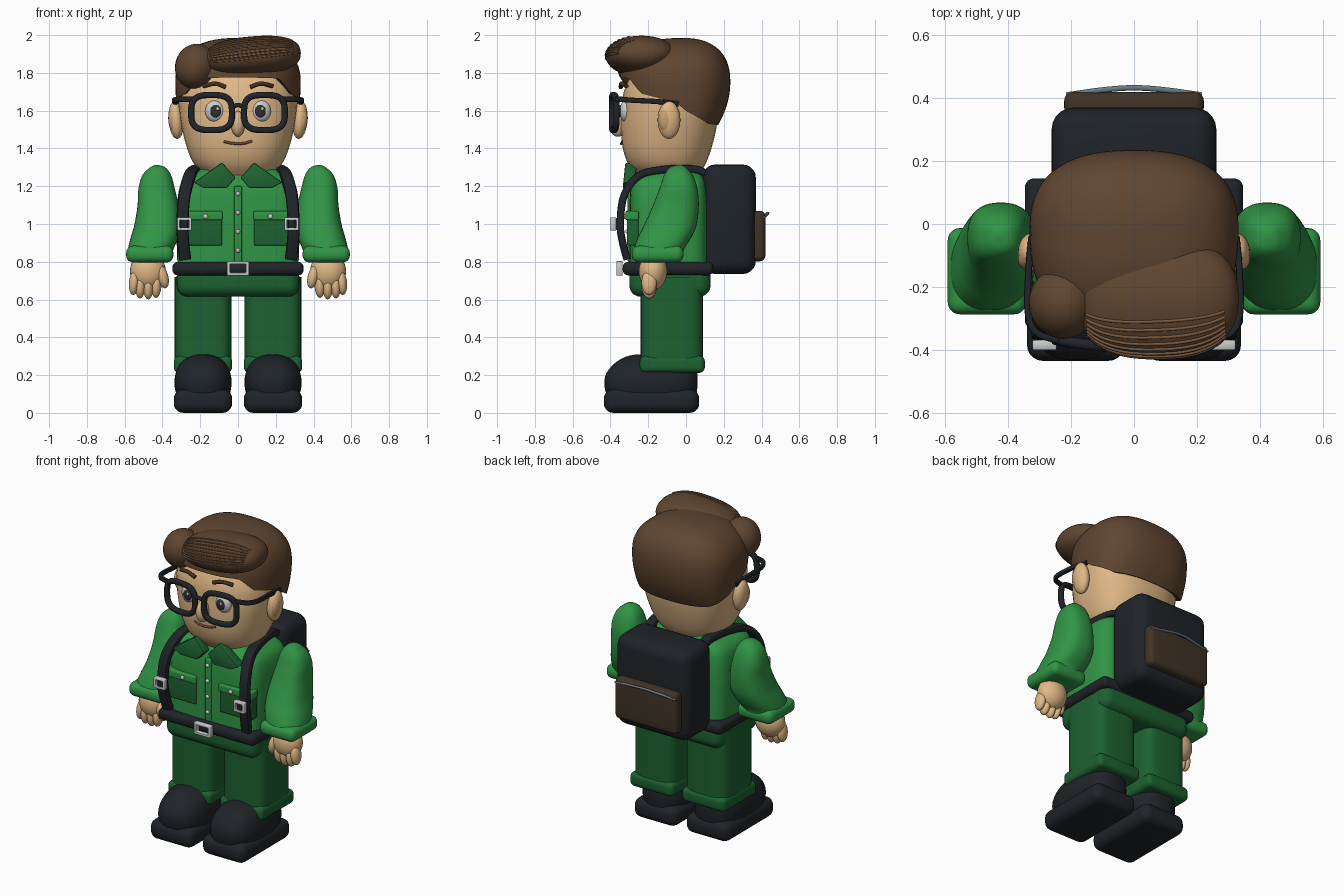
import bpy, bmesh, math
from mathutils import Vector, Matrix

if "Cube" in bpy.data.objects:
    bpy.data.objects.remove(bpy.data.objects["Cube"])

COL = dict(shirt=(.03, .30, .06), trouser=(.012, .12, .03), black=(.014, .017, .021), hair=(.115, .06, .03),
           strand=(.19, .10, .05), skin=(.75, .48, .24), ear=(.60, .36, .17), white=(.85, .85, .83),
           iris=(.03, .03, .035), silver=(.6, .6, .6), pouch=(.05, .033, .018), zip=(.14, .19, .24),
           mouth=(.16, .06, .03), brow=(.06, .03, .015))
MAT = {}
for k, c in COL.items():
    MAT[k] = bpy.data.materials.new(k)
    MAT[k].diffuse_color = (*c, 1)


def finish(name, bm, mat, angle=40):
    bmesh.ops.recalc_face_normals(bm, faces=bm.faces[:])
    me = bpy.data.meshes.new(name)
    bm.to_mesh(me)
    bm.free()
    ob = bpy.data.objects.new(name, me)
    bpy.context.collection.objects.link(ob)
    me.materials.append(MAT[mat])
    bpy.ops.object.select_all(action='DESELECT')
    ob.select_set(True)
    bpy.context.view_layer.objects.active = ob
    bpy.ops.object.shade_smooth_by_angle(angle=math.radians(angle))
    return ob


def skin(name, rings, mat, closed=False, bevel=0):
    bm = bmesh.new()
    vs = [[bm.verts.new(p) for p in r] for r in rings]
    n = len(vs[0])
    for i in range(len(vs) - (0 if closed else 1)):
        a, b = vs[i], vs[(i + 1) % len(vs)]
        for j in range(n):
            bm.faces.new((a[j], a[(j + 1) % n], b[(j + 1) % n], b[j]))
    if not closed:
        bm.faces.new(vs[0])
        bm.faces.new(vs[-1])
    if bevel:
        bmesh.ops.bevel(bm, geom=bm.edges[:], offset=bevel, segments=2, profile=.5, affect='EDGES')
    return finish(name, bm, mat)


def box(name, mat, x, y, z, bevel):
    """Rounded box from (min, max) ranges."""
    bm = bmesh.new()
    bmesh.ops.create_cube(bm, size=1)
    for v in bm.verts:
        v.co = [(a + b) / 2 + c * abs(b - a) for c, (a, b) in zip(v.co, (x, y, z))]
    bmesh.ops.bevel(bm, geom=bm.edges[:], offset=bevel, segments=5, profile=.5, affect='EDGES')
    return finish(name, bm, mat)


def ball(name, mat, loc, rad, rot=0):
    bm = bmesh.new()
    bmesh.ops.create_uvsphere(bm, u_segments=28, v_segments=16, radius=1)
    m = Matrix.Translation(loc) @ Matrix.Rotation(rot, 4, 'Y') @ Matrix.Diagonal((*rad, 1))
    bmesh.ops.transform(bm, matrix=m, verts=bm.verts)
    return finish(name, bm, mat)


def oval(n, seg):
    out = []
    for k in range(seg):
        a = math.tau * (k + .5) / seg
        c, s = math.cos(a), math.sin(a)
        out.append((math.copysign(abs(c) ** (2 / n), c), math.copysign(abs(s) ** (2 / n), s)))
    return out


def smooth(rows, sub=5):
    """Catmull-Rom through rows of any length."""
    out = []
    for i in range(len(rows) - 1):
        p = [rows[max(0, min(len(rows) - 1, i + d))] for d in (-1, 0, 1, 2)]
        for k in range(sub):
            t = k / sub
            out.append([.5 * (2 * b + (c - a) * t + (2 * a - 5 * b + 4 * c - d) * t * t
                              + (3 * b - a - 3 * c + d) * t ** 3) for a, b, c, d in zip(*p)])
    return out + [list(rows[-1])]


def loft(name, mat, rows, n, s=1):
    """Rows of z, x min, x max, y min, y max."""
    return skin(name, [[(s * ((x0 + x1) / 2 + (x1 - x0) / 2 * c), (y0 + y1) / 2 + (y1 - y0) / 2 * d, z)
                        for c, d in oval(n, 40)] for z, x0, x1, y0, y1 in smooth(rows)], mat)


def sweep(name, mat, pts, w, h, ref, n=2, closed=False):
    pts = [Vector(p) for p in pts]
    rings, L = [], len(pts)
    for i, p in enumerate(pts):
        a, b = (pts[i - 1], pts[(i + 1) % L]) if closed else (pts[max(i - 1, 0)], pts[min(i + 1, L - 1)])
        t = (b - a).normalized()
        u = Vector(ref)
        u = (u - t * u.dot(t)).normalized()
        v = t.cross(u)
        rings.append([p + u * w * c + v * h * d for c, d in oval(n, 12)])
    return skin(name, rings, mat, closed)


def buckle(name, x, y, z, w, h, t):
    rings = [[(x + a * (w - i), y + d, z + b * (h - i)) for i, d in ((0, -.016), (0, .016), (t, .016), (t, -.016))]
             for a, b in ((-1, -1), (1, -1), (1, 1), (-1, 1))]
    return skin(name, rings, 'silver', True, .004)


def sym(rows):
    return [(z, -r, r, f, b) for z, r, f, b in rows]


# Torso, hips, belt
loft('torso', 'shirt', sym([(.76, .32, -.3, .12), (.9, .325, -.3, .12), (1.05, .325, -.3, .12), (1.17, .315, -.295, .115),
                            (1.24, .285, -.275, .1), (1.29, .2, -.23, .06)]), 5)
box('hips', 'trouser', (-.325, .325), (-.3, .13), (.615, .78), .06)
box('belt', 'black', (-.347, .347), (-.335, .145), (.728, .8), .03)
buckle('belt_buckle', 0, -.352, .765, .058, .038, .016)
box('placket', 'shirt', (-.02, .02), (-.309, -.28), (.8, 1.2), .006)
for z in (.86, .96, 1.06, 1.16):
    ball('shirt_button', 'silver', (0, -.311, z), (.012, .01, .012))

# Head and face
loft('head', 'skin', sym([(1.2, .13, -.2, .03), (1.26, .18, -.26, .07), (1.32, .235, -.307, .105), (1.4, .27, -.335, .135),
                          (1.5, .296, -.345, .16), (1.6, .312, -.342, .172), (1.7, .312, -.33, .178),
                          (1.8, .28, -.28, .16), (1.87, .18, -.18, .09)]), 2.4)
ball('nose', 'skin', (0, -.36, 1.53), (.037, .048, .068))
sweep('mouth', 'mouth', smooth([(-.075, -.333, 1.437), (-.03, -.341, 1.427), (.03, -.341, 1.427), (.075, -.333, 1.44)]),
      .008, .007, (0, 1, 0))

# Hair cap with a hairline that drops towards the nape
LINE = [(-.4, 1.78), (-.3, 1.77), (-.24, 1.69), (-.05, 1.64), (0, 1.6), (.16, 1.53), (.3, 1.52)]


def hairline(y):
    for (a, za), (b, zb) in zip(LINE, LINE[1:]):
        if y <= b:
            return za + (zb - za) * (y - a) / (b - a)


rings = []
for i in range(-1, 22):
    ring, t = [], min(max(i, 0) / 21, .997)
    for c, d in oval(2.5, 64):
        y = d * (.255 if d > 0 else .33)
        zb = hairline(y - .02)
        z = zb + (1.985 - zb) * math.sin(t * math.pi / 2)
        if z > 1.75:
            sx = sy = max(0, 1 - ((z - 1.75) / .235) ** 2.4) ** (1 / 2.4)
        else:
            q = ((1.75 - z) / .22) ** 2
            sx, sy = 1 - .07 * q, 1 - .24 * q
        k = .84 if i < 0 else 1
        ring.append((c * .332 * sx * k, y * sy * k - .02, z + (.015 if i < 0 else 0)))
    rings.append(ring)
skin('hair_cap', rings, 'hair')

# Swept quiff, its combed strands, and the side tuft
QM = Matrix.Translation((.075, -.235, 1.888)) @ Matrix.Rotation(math.radians(-5), 4, 'Y')


def quiff(u, phi, k=1.0):
    r = (1 - abs(u) ** 2.5) ** (1 / 2.5) * k
    return QM @ Vector((.258 * u, -.19 * r * math.cos(phi), .105 * r * math.sin(phi)))


us = [math.sin(math.pi / 2 * (-.99 + 1.98 * i / 28)) for i in range(29)]
skin('hair_quiff', [[quiff(u, math.tau * j / 36) for j in range(36)] for u in us], 'hair')
for j in range(9):
    phi = math.radians(-8 + 9 * j)
    sweep('hair_strand', 'strand', [quiff(-.86 + .09 * i, phi + .1 * i / 20, 1.005) for i in range(20)],
          .005, .005, (0, 0, 1))
ball('hair_side_tuft', 'hair', (-.225, -.25, 1.835), (.108, .115, .12), .3)


def rim_point(s, a):
    c, d = math.cos(a), math.sin(a)
    x = .14 + .108 * math.copysign(abs(c) ** .65, c)
    return (s * x, -.392 + .4 * x * x, 1.59 + .093 * math.copysign(abs(d) ** .65, d))


sweep('glasses_bridge', 'black', smooth([(-.04, -.39, 1.615), (0, -.397, 1.63), (.04, -.39, 1.615)]), .012, .012, (0, 1, 0))

# Paired parts
for s, side in ((-1, 'right_'), (1, 'left_')):
    def B(name, mat, x, y, z, bevel):
        box(side + name, mat, sorted((s * x[0], s * x[1])), y, z, bevel)

    def E(name, mat, x, y, z, rad, rot=0):
        ball(side + name, mat, (s * x, y, z), rad, s * rot)

    def S(name, mat, pts, w, h, ref, n=2, closed=False):
        sweep(side + name, mat, [(s * x, y, z) for x, y, z in pts], w, h, ref, n, closed)

    # eyes, brows, ears, glasses
    E('eye', 'white', .122, -.318, 1.597, (.052, .034, .058))
    E('iris', 'iris', .118, -.347, 1.597, (.029, .01, .033))
    ball(side + 'eye_glint', 'white', (s * .118 + .01, -.357, 1.61), (.008, .004, .009))
    S('brow', 'brow', smooth([(.065, -.345, 1.725), (.12, -.34, 1.743), (.185, -.315, 1.73)]), .012, .012, (0, 1, 0))
    E('ear', 'skin', .328, -.09, 1.55, (.04, .06, .1), .08)
    E('inner_ear', 'ear', .345, -.105, 1.55, (.024, .04, .065), .08)
    sweep(side + 'glasses_rim', 'black', [rim_point(s, math.tau * (i + .5) / 40) for i in range(40)],
          .017, .017, (0, 1, 0), 2.5, True)
    S('glasses_temple', 'black', smooth([(.24, -.37, 1.66), (.31, -.345, 1.66), (.337, -.28, 1.655), (.335, -.15, 1.648),
                                         (.325, -.04, 1.635)]), .014, .011, (0, 0, 1), 4)
    # collar flap
    flap = [(.085, 1.325), (.235, 1.22), (.18, 1.19), (.06, 1.19), (.012, 1.245)]
    skin(side + 'collar', [[(s * x, y - (1.32 - z) * .1, z) for x, z in flap] for y in (-.322, -.26)], 'trouser', bevel=.007)
    # chest pocket
    B('pocket', 'trouser', (.085, .315), (-.313, -.25), (.885, 1.05), .01)
    B('pocket_flap', 'shirt', (.082, .318), (-.32, -.25), (1.02, 1.068), .009)
    E('pocket_button', 'silver', .172, -.321, 1.04, (.013, .01, .013))
    # sleeve and hand
    loft(side + 'sleeve', 'shirt', [(1.312, .42, .44, -.045, -.025), (1.3, .385, .465, -.085, .0), (1.26, .355, .505, -.115, .035),
                                    (1.19, .335, .527, -.14, .06), (1.1, .315, .532, -.175, .068), (1, .305, .548, -.22, .058),
                                    (.93, .315, .568, -.255, .03), (.87, .34, .582, -.275, -.008), (.82, .355, .58, -.275, -.02)],
         2.5, s)
    B('sleeve_cuff', 'shirt', (.342, .592), (-.287, -.013), (.796, .885), .038)
    E('palm', 'skin', .477, -.175, .75, (.095, .075, .1))
    for x, z, r in ((.432, .675, -.05), (.475, .667, 0), (.517, .672, -.04), (.55, .69, -.1)):
        E('finger', 'skin', x, -.195, z, (.027, .04, .066), r)
    E('thumb', 'skin', .398, -.205, .72, (.029, .035, .062), .25)
    # leg, cuff, boot
    loft(side + 'leg', 'trouser', [(z, .034, .336, -.24, .09) for z in (.24, .5, .72)], 4.5, s)
    B('trouser_cuff', 'trouser', (.031, .34), (-.245, .1), (.212, .302), .03)
    B('boot_sole', 'black', (.031, .34), (-.435, .07), (0, .125), .05)
    loft(side + 'boot', 'black', [(.09, .045, .325, -.42, .055), (.15, .034, .337, -.433, .062), (.21, .04, .33, -.422, .06),
                                  (.265, .065, .306, -.375, .045), (.297, .11, .26, -.32, .01), (.31, .16, .21, -.26, -.07)],
         2.8, s)
    # backpack strap
    S('strap', 'black', smooth([(.19, .13, 1.25), (.2, .05, 1.29), (.225, -.12, 1.288), (.255, -.25, 1.255), (.283, -.328, 1.15),
                                (.294, -.348, 1), (.29, -.335, .9), (.28, -.312, .815)]), .032, .02, (1, 0, 0), 5)
    buckle(side + 'strap_buckle', s * .284, -.385, 1.0, .038, .034, .014)
    B('strap_tab', 'black', (.265, .303), (-.392, -.36), (.975, 1.025), .005)

# Backpack
box('backpack', 'black', (-.262, .262), (.085, .37), (.735, 1.315), .07)
box('backpack_pouch', 'pouch', (-.222, .222), (.34, .42), (.802, 1.07), .03)
sweep('pouch_zip', 'zip', smooth([(-.215, .41, 1.035), (-.1, .426, 1.05), (0, .433, 1.058), (.1, .426, 1.05), (.215, .41, 1.035)]),
      .007, .009, (0, 0, 1))

for m in bpy.data.materials:
    if m.users and not m.is_grease_pencil:
        m.use_nodes = True
        m.node_tree.nodes["Principled BSDF"].inputs["Base Color"].default_value = m.diffuse_color
